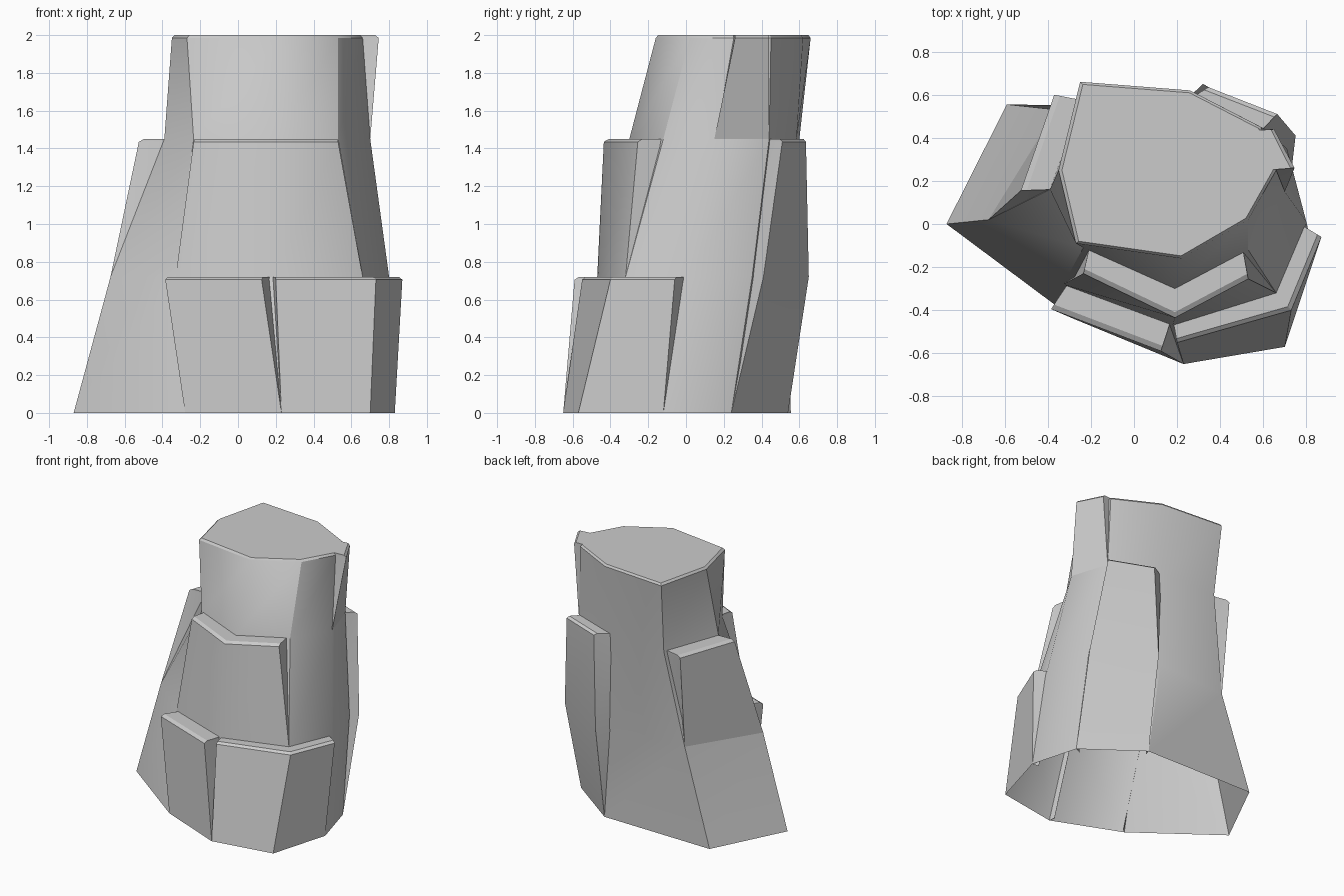
import bpy, bmesh
from mathutils import Vector

if "Cube" in bpy.data.objects:
    bpy.data.objects.remove(bpy.data.objects["Cube"])


def loft(name, rings, soft=(), wall=None):
    """Skin a stack of outlines. soft = columns shaded smooth, wall = first hidden column.
    The underside stays open, as do slab walls buried in the core."""
    bm = bmesh.new()
    rows = [[bm.verts.new(p) for p in ring] for ring in rings]
    n = len(rows[0])
    hidden = [bm.faces.new(rows[0][::-1])]
    bm.faces.new(rows[-1])
    for lo, hi in zip(rows, rows[1:]):
        for i in range(n):
            j = (i + 1) % n
            f = bm.faces.new((lo[i], lo[j], hi[j], hi[i]))
            if wall is not None and wall <= i < n - 1:
                hidden.append(f)
    bmesh.ops.recalc_face_normals(bm, faces=bm.faces)
    bmesh.ops.delete(bm, geom=hidden, context='FACES_ONLY')
    for f in bm.faces:
        f.smooth = True
    for e in bm.edges:
        e.smooth = e.calc_face_angle(0) < .45
    for lo, hi in zip(rows, rows[1:]):
        for i in soft:
            e = bm.edges.get((lo[i], hi[i]))
            if e:
                e.smooth = True
    mesh = bpy.data.meshes.new(name)
    bm.to_mesh(mesh)
    bm.free()
    obj = bpy.data.objects.new(name, mesh)
    bpy.context.collection.objects.link(obj)
    return obj


# Core outline at each height: left, front (3), right, back (3)
A, B, C, D, E, F, G, H = range(8)
core = {
    0.0:  [(-.87, 0), (-.28, -.44), (.23, -.65), (.70, -.57),
           (.83, -.12), (.73, .24), (.32, .54), (-.59, .555)],
    0.72: [(-.675, .02), (-.33, -.28), (.18, -.47), (.66, -.32),
           (.80, .01), (.71, .35), (.24, .575), (-.36, .53)],
    1.45: [(-.39, .16), (-.235, -.11), (.19, -.30), (.53, -.12),
           (.70, .15), (.61, .44), (.22, .585), (-.23, .60)],
    2.0:  [(-.35, .25), (-.27, -.09), (.22, -.16), (.53, .02),
           (.66, .25), (.59, .45), (.26, .62), (-.25, .66)],
}


def ring_at(z):
    return [Vector((x, y, z)) for x, y in core[z]]


# Main rock with a slightly chamfered top
rings = [ring_at(z) for z in core]
top = rings[-1]
mid = sum(top, Vector()) / 8
rings[-1] = [Vector((p.x, p.y, 1.985)) for p in top]
rings.append([mid + (p - mid) * .97 for p in top])
loft("rock_core", rings, soft=(C, E))


def slab(name, cols, levels, soft=()):
    """Wedge growing out of the core: levels = [(z, outer points or None if flush)]."""
    sections = []
    for z, outer in levels:
        base = [ring_at(z)[c] for c in cols]
        axis = sum(ring_at(z), Vector()) / 8
        inner = [b + (axis - b) * .08 for b in base]
        out = base if outer is None else [Vector((x, y, z)) for x, y in outer]
        sections.append((out, inner))
    out, inner = sections.pop()
    drop = Vector((0, 0, .015))
    sections.append(([p - drop for p in out], [p - drop for p in inner]))
    sections.append(([o + (i - o) * .15 for o, i in zip(out, inner)], inner))
    return loft(name, [o + i[::-1] for o, i in sections], soft, wall=len(cols))


# Lower front ledges
slab("lower_left_ledge", (B, C), [(0.0, None), (0.72, [(-.385, -.395), (.125, -.59)])])
slab("lower_right_ledge", (C, D, E),
     [(0.0, None), (0.72, [(.20, -.55), (.73, -.40), (.87, -.06)])])

# Middle ledges on the front and the left
slab("middle_front_ledge", (B, C, D),
     [(0.72, None), (1.45, [(-.235, -.23), (.19, -.435), (.53, -.255)])], soft=(1,))
slab("middle_left_ledge", (H, A), [(0.72, None), (1.45, [(-.37, .60), (-.525, .155)])])

# Tall back ledge and upper right ledge
slab("back_ledge", (F, G),
     [(0.0, None), (0.72, [(.75, .41), (.32, .65)]), (1.45, [(.665, .51), (.345, .635)])])
slab("upper_right_ledge", (E, F), [(1.45, None), (2.0, [(.745, .26), (.65, .44)])])
